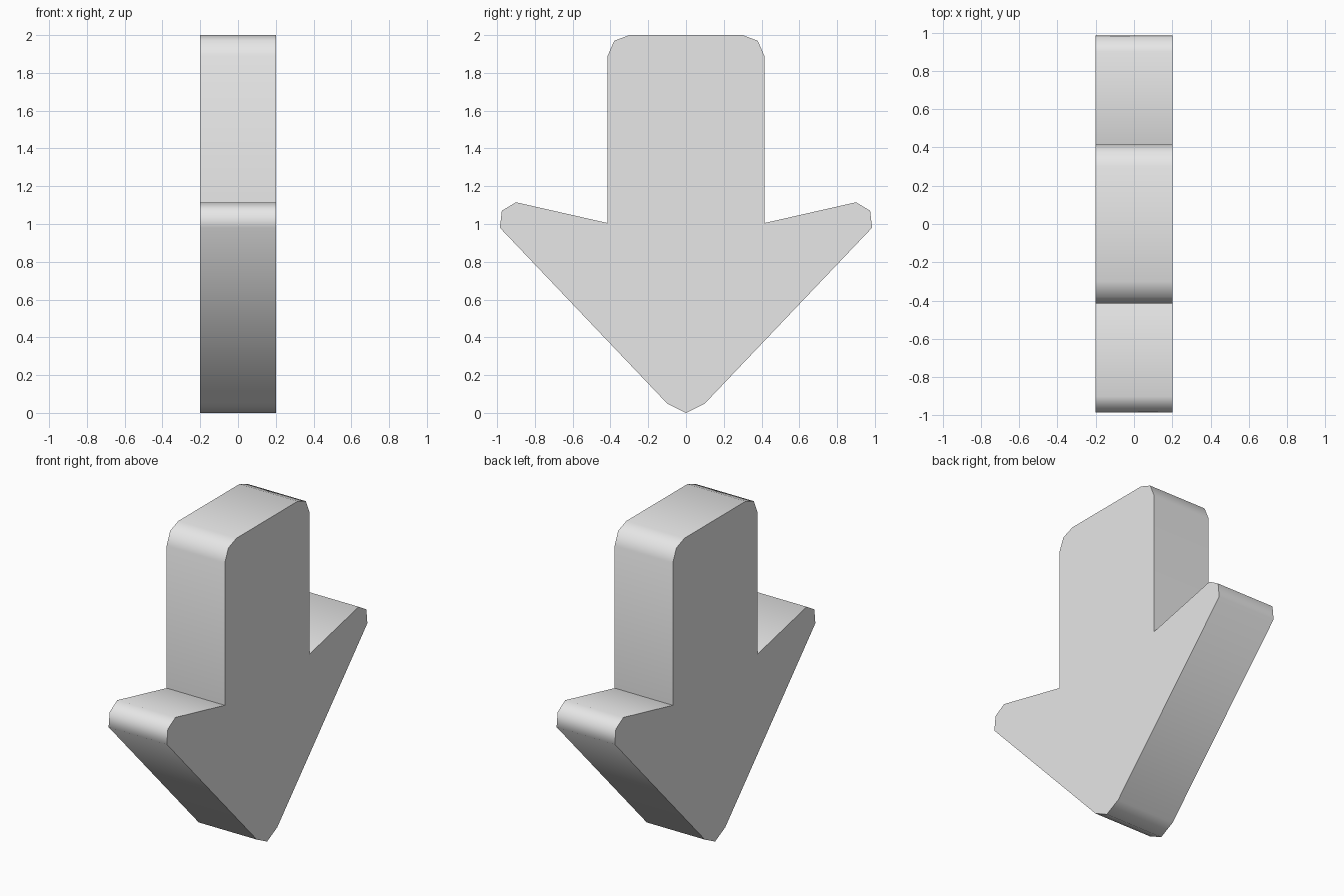
import bpy, bmesh, math

if "Cube" in bpy.data.objects:
    bpy.data.objects.remove(bpy.data.objects["Cube"])

# Right half of the arrow outline as (y, z), from the tip up to the shaft top
half = [(0.1, 0.05), (0.985, 0.98), (0.975, 1.07), (0.9, 1.115),
        (0.415, 1.005), (0.415, 1.89), (0.38, 1.97), (0.3, 2.0)]
outline = [(0, 0)] + half + [(-y, z) for y, z in reversed(half)]

# Fill the outline and extrude it through the thickness
bm = bmesh.new()
face = bm.faces.new([bm.verts.new((-0.2, y, z)) for y, z in outline])
ext = bmesh.ops.extrude_face_region(bm, geom=[face], use_keep_orig=True)
moved = [g for g in ext["geom"] if isinstance(g, bmesh.types.BMVert)]
bmesh.ops.translate(bm, verts=moved, vec=(0.4, 0, 0))
bmesh.ops.recalc_face_normals(bm, faces=bm.faces)

mesh = bpy.data.meshes.new("down_arrow")
bm.to_mesh(mesh)
bm.free()
arrow = bpy.data.objects.new("down_arrow", mesh)
bpy.context.collection.objects.link(arrow)

# Light grey colour
grey = bpy.data.materials.new("light_grey")
grey.diffuse_color = (0.8, 0.8, 0.8, 1)
grey.use_nodes = True
grey.node_tree.nodes["Principled BSDF"].inputs["Base Color"].default_value = grey.diffuse_color
mesh.materials.append(grey)

# Smooth rim, sharp caps and inner corners
bpy.context.view_layer.objects.active = arrow
arrow.select_set(True)
bpy.ops.object.shade_smooth_by_angle(angle=math.radians(60))
